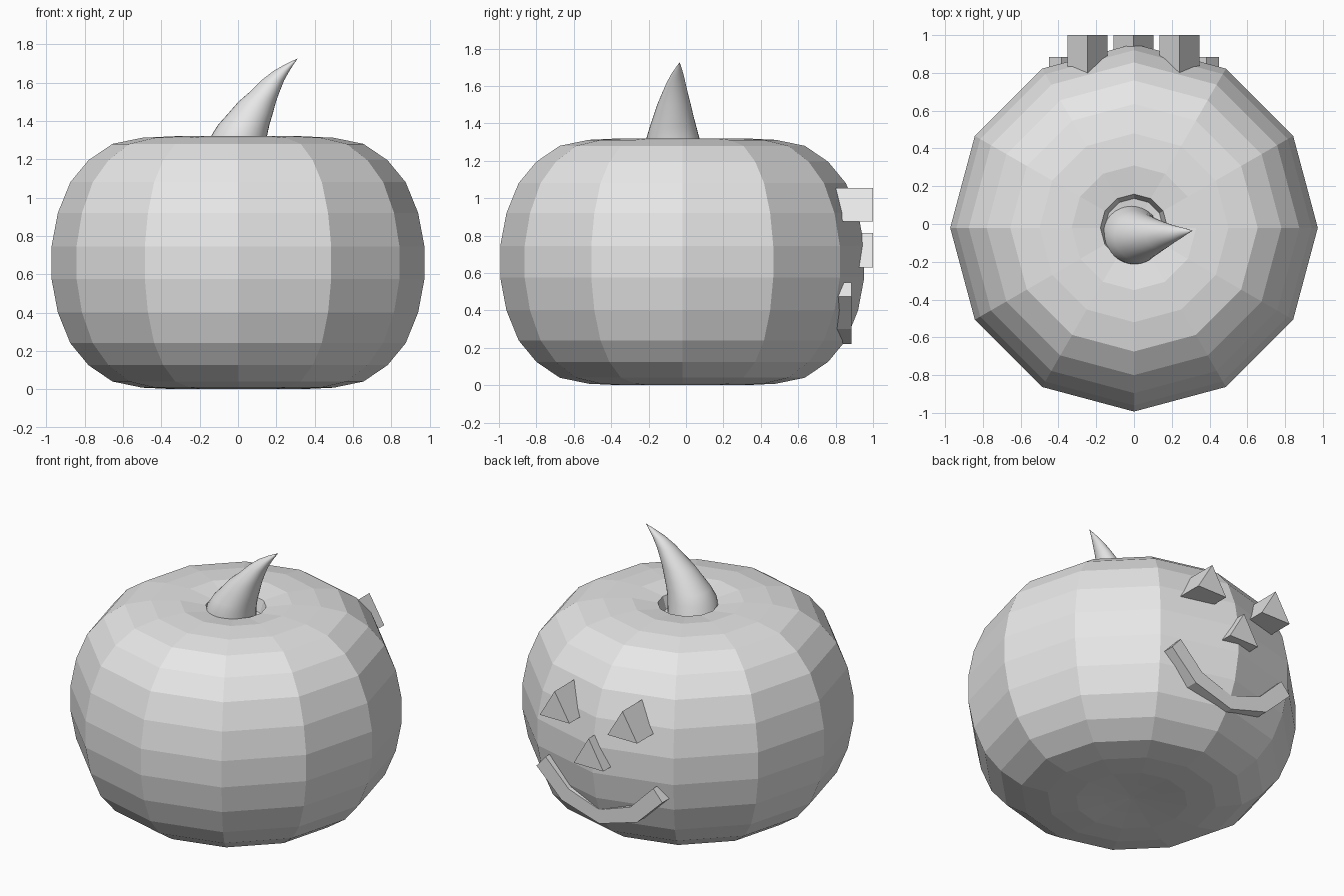
import bpy
import math

cube = bpy.data.objects.get("Cube")
if cube:
    bpy.data.objects.remove(cube, do_unlink=True)

GREY = (0.8, 0.8, 0.8, 1.0)
grey = bpy.data.materials.new("plain_grey")
grey.use_nodes = True
grey.diffuse_color = GREY
grey.node_tree.nodes["Principled BSDF"].inputs["Base Color"].default_value = GREY


def add_object(name, verts, faces, smooth=False):
    mesh = bpy.data.meshes.new(name)
    mesh.from_pydata(verts, [], faces)
    mesh.materials.append(grey)
    mesh.update()
    obj = bpy.data.objects.new(name, mesh)
    bpy.context.collection.objects.link(obj)
    for poly in mesh.polygons:
        poly.use_smooth = smooth
    return obj


def loft(name, rings, sides, smooth=False):
    """Stack of horizontal rings (x, y, z, radius x, radius y), closed at both ends."""
    verts = []
    for cx, cy, z, rx, ry in rings:
        for i in range(sides):
            a = 2 * math.pi * i / sides
            verts.append((cx + rx * math.cos(a), cy + ry * math.sin(a), z))
    faces = []
    for r in range(len(rings) - 1):
        for i in range(sides):
            j = (i + 1) % sides
            a, b = r * sides, (r + 1) * sides
            faces.append((a + i, a + j, b + j, b + i))
    last = (len(rings) - 1) * sides
    faces.append(tuple(reversed(range(sides))))
    faces.append(tuple(range(last, last + sides)))
    return add_object(name, verts, faces, smooth)


def prism(name, outline, y0, y1):
    """Extrude an x-z outline (counter-clockwise seen from the front) along y."""
    n = len(outline)
    verts = [(x, y, z) for y in (y0, y1) for x, z in outline]
    faces = [(i, i + n, (i + 1) % n + n, (i + 1) % n) for i in range(n)]
    faces += [tuple(range(n)), tuple(reversed(range(n, 2 * n)))]
    return add_object(name, verts, faces)


# Squat faceted body, with a small well in the top for the stem
CY = -0.02
half = [(0.33, 0.0), (0.5, 0.008), (0.655, 0.04), (0.78, 0.125),
        (0.875, 0.24), (0.94, 0.4), (0.973, 0.575)]
profile = [(0.02, 0.02), (0.17, 0.012)] + half
profile += [(r, 1.32 - z) for r, z in reversed(half)]
profile += [(0.178, 1.297), (0.155, 1.22), (0.02, 1.2)]
loft("body", [(0, CY, z, r, r) for r, z in profile], 12)

# Curved stem tapering to a point
loft("stem", [
    (-0.015, -0.06, 1.21, 0.155, 0.155),
    (0.005, -0.07, 1.32, 0.146, 0.142),
    (0.03, -0.069, 1.38, 0.134, 0.125),
    (0.066, -0.067, 1.44, 0.116, 0.107),
    (0.1, -0.064, 1.5, 0.098, 0.09),
    (0.138, -0.06, 1.55, 0.078, 0.073),
    (0.18, -0.054, 1.61, 0.06, 0.053),
    (0.226, -0.047, 1.66, 0.042, 0.034),
    (0.268, -0.04, 1.695, 0.022, 0.017),
    (0.31, -0.035, 1.725, 0.001, 0.001)], 32, True)
bpy.ops.object.select_all(action="DESELECT")
stem = bpy.data.objects["stem"]
stem.select_set(True)
bpy.context.view_layer.objects.active = stem
bpy.ops.object.shade_smooth_by_angle(angle=math.radians(40))


# Triangular eyes and nose standing out of the carved side
def triangle(name, x, z0, z1, half_width, y0):
    prism(name, [(x - half_width, z0), (x + half_width, z0), (x, z1)], y0, 1.0)


for side, x in (("left", 0.24), ("right", -0.245)):
    triangle(side + "_eye", x, 0.875, 1.055, 0.106, 0.78)
triangle("nose", -0.003, 0.63, 0.815, 0.106, 0.85)

# Smiling mouth, a bent bar mirrored about the middle
lower = [(0, 0.22), (0.27, 0.3), (0.45, 0.475)]
upper = [(0.385, 0.55), (0.22, 0.385), (0, 0.31)]
right_half = lower + upper
left_half = [(-x, z) for x, z in reversed(right_half) if x]
prism("mouth", right_half + left_half, 0.79, 0.885)
